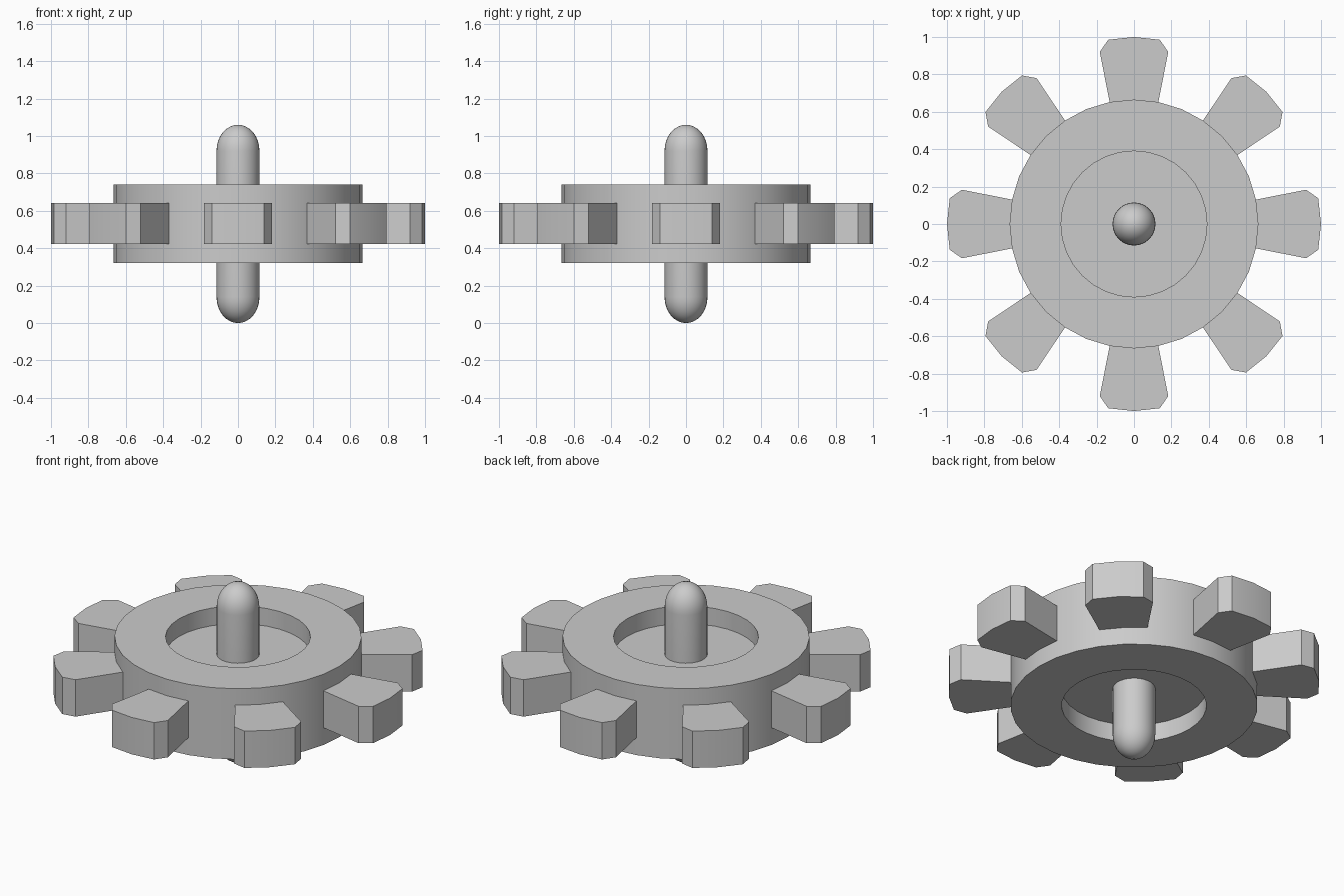
import bpy, bmesh
from math import sin, cos, pi, radians
from mathutils import Matrix

if "Cube" in bpy.data.objects:
    bpy.data.objects.remove(bpy.data.objects["Cube"])


def finish(name, bm):
    bmesh.ops.recalc_face_normals(bm, faces=bm.faces[:])
    mesh = bpy.data.meshes.new(name)
    bm.to_mesh(mesh)
    bm.free()
    ob = bpy.data.objects.new(name, mesh)
    bpy.context.collection.objects.link(ob)
    bpy.ops.object.select_all(action='DESELECT')
    ob.select_set(True)
    bpy.context.view_layer.objects.active = ob
    bpy.ops.object.shade_smooth_by_angle(angle=radians(30))
    return ob


def lathe(name, profile, sides):
    """Revolve an (r, z) profile that starts and ends on the z axis."""
    bm = bmesh.new()
    verts = [bm.verts.new((r, 0, z)) for r, z in profile]
    edges = [bm.edges.new(pair) for pair in zip(verts, verts[1:])]
    bmesh.ops.spin(bm, geom=verts + edges, axis=(0, 0, 1), cent=(0, 0, 0),
                   angle=2 * pi, steps=sides)
    bmesh.ops.remove_doubles(bm, verts=bm.verts[:], dist=1e-4)
    return finish(name, bm)


# Wheel body: thick rim with a recessed web on both sides
lathe("wheel_body", [(0, 0.635), (0.39, 0.635), (0.39, 0.74), (0.665, 0.74),
                     (0.665, 0.32), (0.39, 0.32), (0.39, 0.425), (0, 0.425)], 32)

# Axle: round rod with domed ends
R, DOME, TOP = 0.115, 0.14, 1.06
arc = [i * pi / 16 for i in range(9)]
lower = [(R * sin(a), DOME * (1 - cos(a))) for a in arc]
upper = [(r, TOP - z) for r, z in reversed(lower)]
lathe("axle", lower + upper, 32)

# Eight flared teeth with clipped corners
half = [(0.126, 0.63), (0.183, 0.92), (0.138, 0.985)]
outline = half + [(0, 1.0)] + [(-x, y) for x, y in reversed(half)]
bm = bmesh.new()
for i in range(8):
    rot = Matrix.Rotation(i * pi / 4, 4, 'Z')
    face = bm.faces.new([bm.verts.new((x, y, 0.423)) for x, y in outline])
    ext = bmesh.ops.extrude_face_region(bm, geom=[face], use_keep_orig=True)
    top = [v for v in ext["geom"] if isinstance(v, bmesh.types.BMVert)]
    bmesh.ops.translate(bm, verts=top, vec=(0, 0, 0.219))
    bmesh.ops.transform(bm, matrix=rot, verts=list(face.verts) + top)
finish("teeth", bm)
